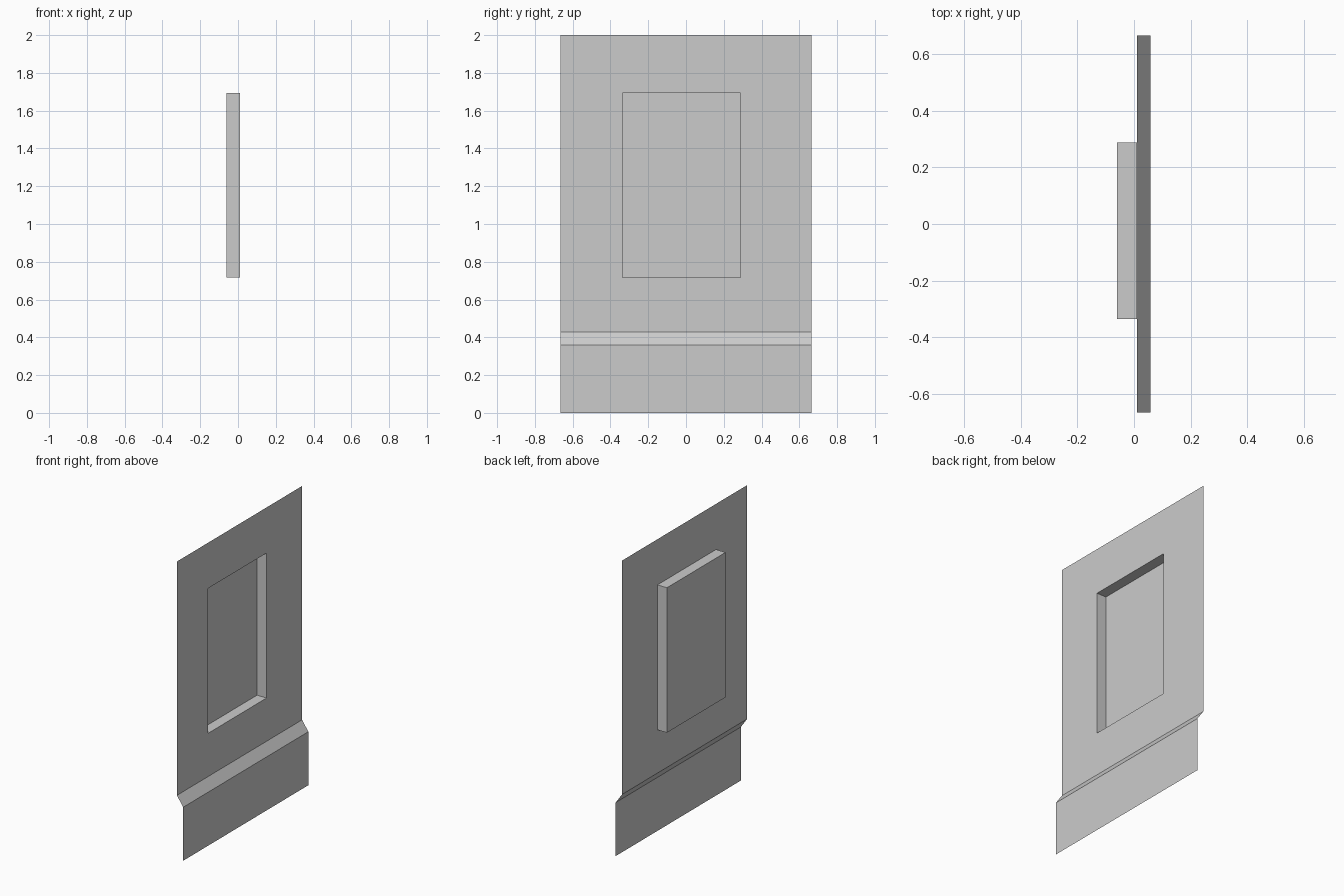
import bpy, bmesh

if "Cube" in bpy.data.objects:
    bpy.data.objects.remove(bpy.data.objects["Cube"])

WALL_X, BACK_X, SKIRT_X = 0.011, -0.06, 0.058
HALF_W = 0.665

bm = bmesh.new()


def rect_loop(x, y0, y1, z0, z1):
    """Rectangle of vertices in the YZ plane, counter-clockwise from +x."""
    return [bm.verts.new((x, y, z)) for y, z in ((y0, z0), (y1, z0), (y1, z1), (y0, z1))]


def bridge(a, b):
    for i in range(4):
        j = (i + 1) % 4
        bm.faces.new((a[i], a[j], b[j], b[i]))


# Upper wall sheet with a recessed window panel (single-sided sheet)
outer = rect_loop(WALL_X, -HALF_W, HALF_W, 0.427, 2.0)
opening = rect_loop(WALL_X, -0.335, 0.288, 0.718, 1.693)
recess = rect_loop(BACK_X, -0.335, 0.288, 0.718, 1.693)
bridge(outer, opening)
bridge(opening, recess)
bm.faces.new(recess)

# Sloped ledge and skirting, continued down from the wall's bottom edge
left, right = outer[0], outer[1]
for x, z in ((SKIRT_X, 0.36), (SKIRT_X, 0.0)):
    low_l = bm.verts.new((x, -HALF_W, z))
    low_r = bm.verts.new((x, HALF_W, z))
    bm.faces.new((low_l, low_r, right, left))
    left, right = low_l, low_r

mesh = bpy.data.meshes.new("wall_panel")
bm.to_mesh(mesh)
bm.free()
bpy.context.collection.objects.link(bpy.data.objects.new("wall_panel", mesh))
